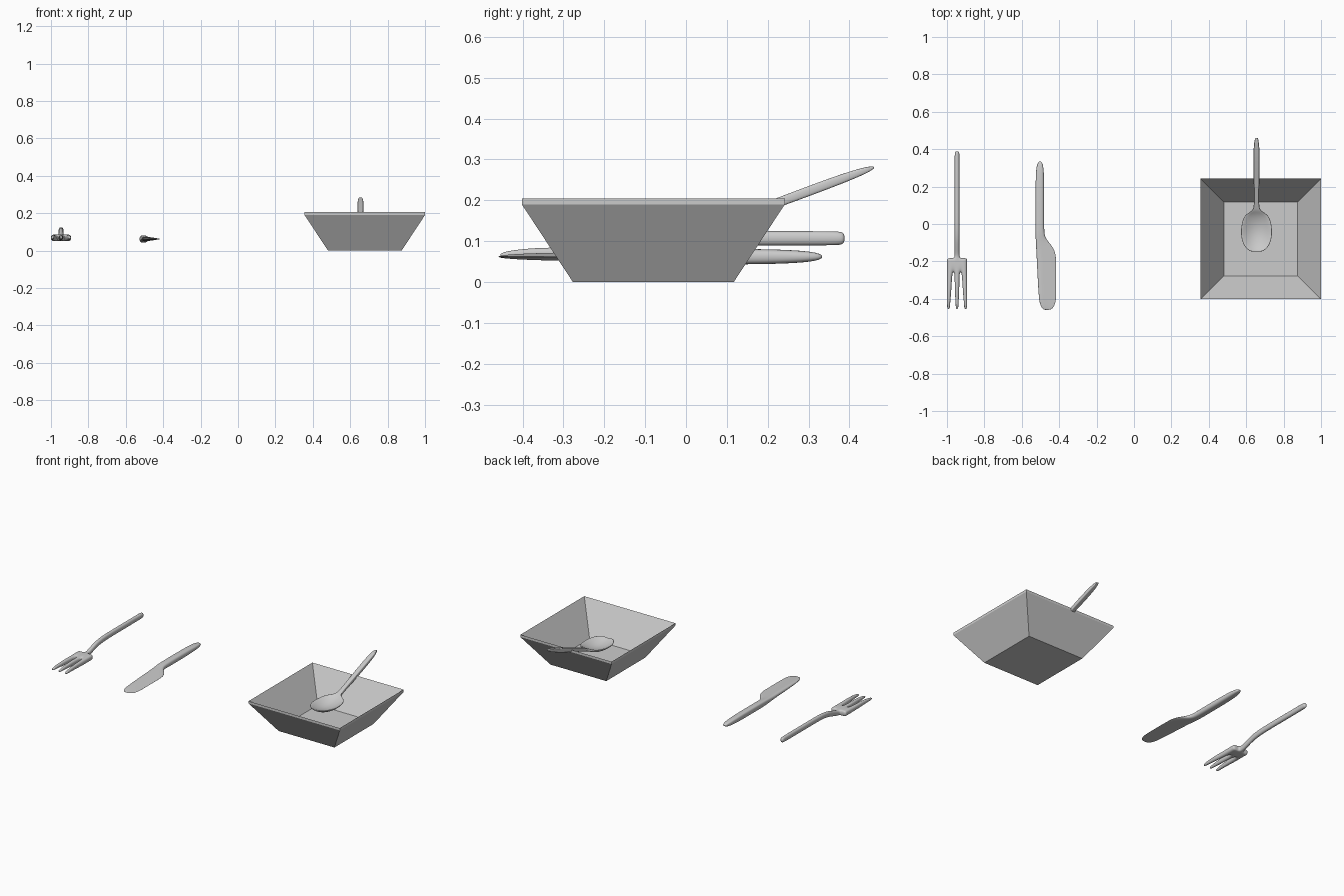
import bpy
import bmesh
from mathutils import Vector

default = bpy.data.objects.get("Cube")
if default:
    bpy.data.objects.remove(default)


def finish(name, bm, location):
    bmesh.ops.recalc_face_normals(bm, faces=bm.faces)
    mesh = bpy.data.meshes.new(name)
    bm.to_mesh(mesh)
    bm.free()
    obj = bpy.data.objects.new(name, mesh)
    obj.location = location
    bpy.context.collection.objects.link(obj)
    return obj


def smooth_cage(name, rows, location, keep=lambda row, col: True):
    """Rows of (x, y, z, half thickness) become a closed slab, then are subdivided."""
    bm = bmesh.new()
    sides = []
    for sign in (1, -1):
        sides.append([[bm.verts.new((x, y, z + sign * t)) for x, y, z, t in row]
                      for row in rows])
    top, bottom = sides
    edge_count = {}
    for r in range(len(rows) - 1):
        for c in range(len(rows[0]) - 1):
            if not keep(r, c):
                continue
            corners = [(r, c), (r, c + 1), (r + 1, c + 1), (r + 1, c)]
            for side in sides:
                bm.faces.new([side[i][j] for i, j in corners])
            for k in range(4):
                edge = tuple(sorted((corners[k], corners[k - 1])))
                edge_count[edge] = edge_count.get(edge, 0) + 1
    # Walls close every open edge of the slab
    for ((i, j), (k, m)), uses in edge_count.items():
        if uses == 1:
            bm.faces.new((top[i][j], top[k][m], bottom[k][m], bottom[i][j]))
    loose = [v for v in bm.verts if not v.link_faces]
    bmesh.ops.delete(bm, geom=loose, context='VERTS')
    obj = finish(name, bm, location)
    for poly in obj.data.polygons:
        poly.use_smooth = True
    mod = obj.modifiers.new("Smooth", 'SUBSURF')
    mod.levels = mod.render_levels = 3
    return obj


# Square bowl: an open tapered shell with equal vertical thickness
bm = bmesh.new()
FOOT, RIM, HEIGHT, WALL = 0.197, 0.322, 0.19, 0.015
loops = []
for half, z in ((FOOT, 0), (RIM, HEIGHT), (RIM, HEIGHT + WALL), (FOOT, WALL)):
    loops.append([bm.verts.new((sx * half, sy * half, z))
                  for sx, sy in ((-1, -1), (1, -1), (1, 1), (-1, 1))])
for lower, upper in zip(loops, loops[1:]):
    for k in range(4):
        bm.faces.new((lower[k - 1], lower[k], upper[k], upper[k - 1]))
bm.faces.new(loops[0])
bm.faces.new(loops[-1])
finish("square_bowl", bm, Vector((0.678, -0.08, 0)))

# Fork: y, z, half thickness, then centre, inner and outer half widths
fork_plan = [
    (0.39, 0.107, 0.017, 0.013, 0.03, 0.05),
    (0.37, 0.107, 0.019, 0.014, 0.03, 0.05),
    (0.15, 0.107, 0.019, 0.014, 0.03, 0.05),
    (-0.04, 0.107, 0.019, 0.014, 0.03, 0.05),
    (-0.11, 0.088, 0.019, 0.014, 0.03, 0.05),
    (-0.16, 0.07, 0.018, 0.014, 0.03, 0.05),
    (-0.182, 0.068, 0.018, 0.015, 0.03, 0.054),
    (-0.20, 0.068, 0.018, 0.015, 0.028, 0.055),
    (-0.26, 0.068, 0.018, 0.015, 0.023, 0.055),
    (-0.29, 0.068, 0.018, 0.014, 0.026, 0.055),
    (-0.37, 0.07, 0.015, 0.012, 0.031, 0.055),
    (-0.43, 0.068, 0.010, 0.008, 0.037, 0.054),
    (-0.457, 0.065, 0.006, 0.007, 0.038, 0.053),
]
fork_rows = [[(x, y, z, t) for x in (-c, -b, -a, a, b, c)]
             for y, z, t, a, b, c in fork_plan]
HEAD_START, HEAD_END = 6, 8


def fork_cell(row, col):
    if row < HEAD_START:
        return col == 2
    return row < HEAD_END or col % 2 == 0


smooth_cage("fork", fork_rows, Vector((-0.946, 0, 0)), fork_cell)

# Knife: y, spine x, edge x, half thickness of spine and of cutting edge
knife_plan = [
    (0.335, -0.512, -0.492, 0.006, 0.006),
    (0.30, -0.525, -0.481, 0.014, 0.014),
    (0.20, -0.527, -0.479, 0.019, 0.019),
    (0.0, -0.527, -0.479, 0.019, 0.019),
    (-0.06, -0.527, -0.479, 0.018, 0.016),
    (-0.09, -0.526, -0.462, 0.018, 0.008),
    (-0.14, -0.524, -0.415, 0.017, 0.002),
    (-0.22, -0.52, -0.413, 0.016, 0.001),
    (-0.38, -0.512, -0.413, 0.011, 0.001),
    (-0.43, -0.505, -0.418, 0.007, 0.001),
    (-0.46, -0.487, -0.44, 0.003, 0.001),
]
knife_rows = []
for y, spine, edge, thick, thin in knife_plan:
    knife_rows.append([(spine + (edge - spine) * f, y, 0.062, thick + (thin - thick) * f)
                       for f in (0, 0.4, 1)])
smooth_cage("knife", knife_rows, Vector((0, 0, 0)))

# Spoon: y, z, half width, half thickness, depth of the dished centre
spoon_plan = [
    (0.462, 0.281, 0.007, 0.004, 0),
    (0.43, 0.270, 0.015, 0.010, 0),
    (0.35, 0.241, 0.017, 0.013, 0),
    (0.20, 0.185, 0.015, 0.012, 0),
    (0.10, 0.149, 0.013, 0.010, 0),
    (0.07, 0.139, 0.020, 0.009, 0),
    (0.05, 0.135, 0.066, 0.007, 0.012),
    (0.0, 0.133, 0.082, 0.006, 0.03),
    (-0.06, 0.132, 0.087, 0.006, 0.035),
    (-0.12, 0.132, 0.070, 0.006, 0.02),
    (-0.148, 0.132, 0.034, 0.005, 0.004),
]
spoon_rows = []
for y, z, half, thick, depth in spoon_plan:
    spoon_rows.append([(half * f, y, z - depth * (1 - f * f), thick)
                       for f in (-1, -0.5, 0, 0.5, 1)])
smooth_cage("spoon", spoon_rows, Vector((0.655, 0, 0)))
